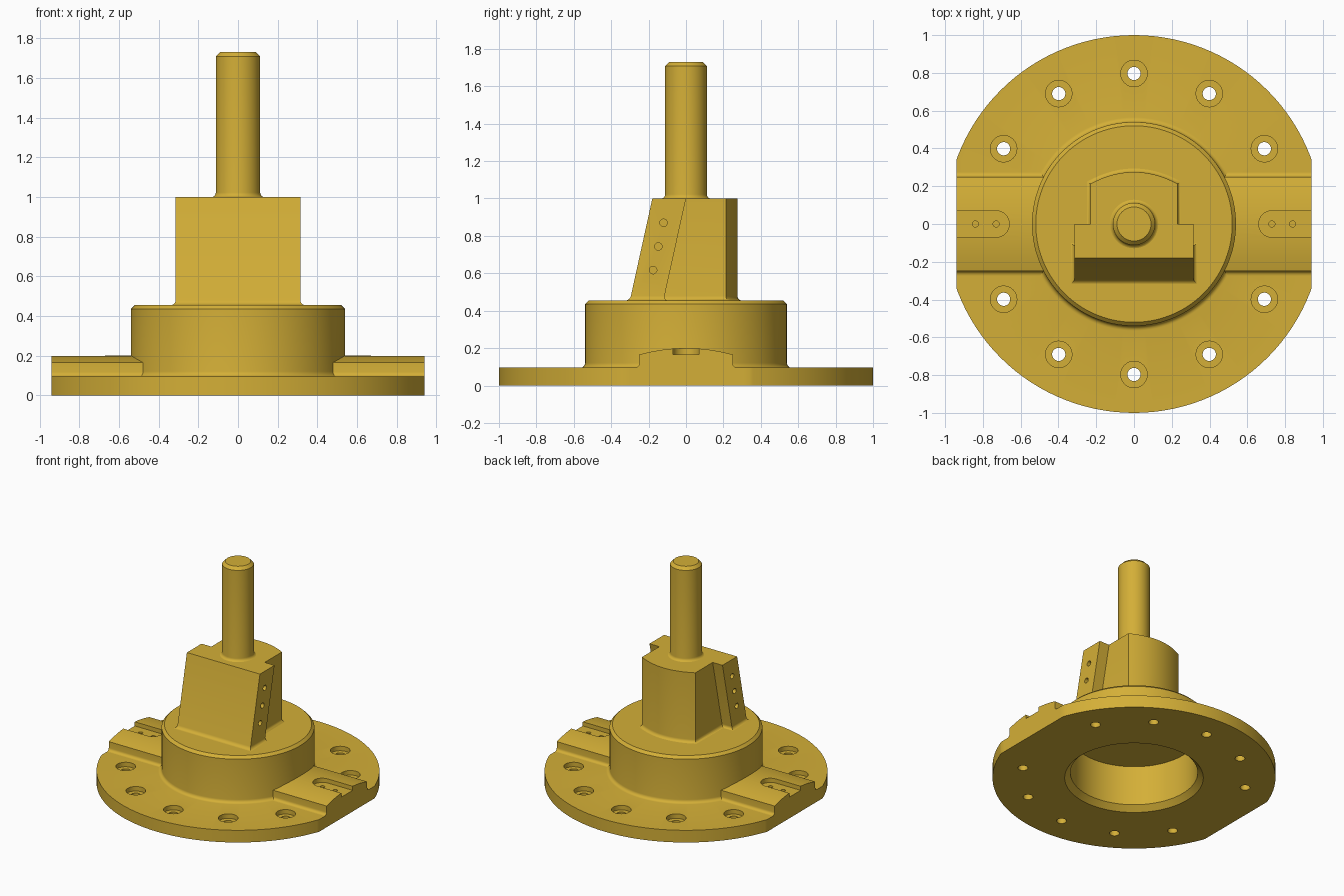
import bpy, bmesh
from math import sin, cos, pi, radians
from mathutils import Vector, Matrix

default = bpy.data.objects.get("Cube")
if default:
    bpy.data.objects.remove(default, do_unlink=True)

gold = bpy.data.materials.new("gold")
gold.use_nodes = True
gold.diffuse_color = (0.658, 0.429, 0.038, 1)
gold.node_tree.nodes["Principled BSDF"].inputs["Base Color"].default_value = gold.diffuse_color


def finish(name, bm):
    bmesh.ops.remove_doubles(bm, verts=bm.verts, dist=1e-5)
    bmesh.ops.recalc_face_normals(bm, faces=bm.faces)
    mesh = bpy.data.meshes.new(name)
    bm.to_mesh(mesh)
    bm.free()
    mesh.materials.append(gold)
    obj = bpy.data.objects.new(name, mesh)
    bpy.context.collection.objects.link(obj)
    return obj


def select(obj):
    bpy.ops.object.select_all(action="DESELECT")
    obj.select_set(True)
    bpy.context.view_layer.objects.active = obj


def smooth(obj):
    select(obj)
    bpy.ops.object.shade_smooth_by_angle(angle=radians(28))


def carve(obj, bm):
    """Subtract the separate solids held in bm from obj."""
    cutter = finish("cutter", bm)
    cutter.hide_render = True
    mod = obj.modifiers.new("carve", "BOOLEAN")
    mod.operation, mod.solver, mod.object = "DIFFERENCE", "EXACT", cutter
    mod.use_self = True
    select(obj)
    bpy.ops.object.modifier_apply(modifier=mod.name)
    bpy.data.objects.remove(cutter, do_unlink=True)


def lathe(name, profile, steps=120):
    bm = bmesh.new()
    vs = [bm.verts.new((r, 0, z)) for r, z in profile]
    es = [bm.edges.new(pair) for pair in zip(vs, vs[1:])]
    bmesh.ops.spin(bm, geom=vs + es, cent=(0, 0, 0), axis=(0, 0, 1),
                   angle=2 * pi, steps=steps)
    return finish(name, bm)


def loft(bm, rings):
    """Skin closed rings of points and cap both ends."""
    rows = [[bm.verts.new(p) for p in ring] for ring in rings]
    n = len(rows[0])
    for a, b in zip(rows, rows[1:]):
        for i in range(n):
            j = (i + 1) % n
            bm.faces.new((a[i], a[j], b[j], b[i]))
    bm.faces.new(rows[0][::-1])
    bm.faces.new(rows[-1])


def cylinder(bm, center, radius, depth, axis="Z"):
    turn = Matrix.Rotation(pi / 2, 4, "Y") if axis == "X" else Matrix()
    bmesh.ops.create_cone(bm, cap_ends=True, segments=32, radius1=radius, radius2=radius,
                          depth=depth, matrix=Matrix.Translation(center) @ turn)


def box(bm, center, size):
    bmesh.ops.create_cube(bm, size=1, matrix=Matrix.Translation(center) @ Matrix.Diagonal((*size, 1)))


def fillet(r, z, size, n=5):
    """Concave foot fillet, from the floor up to the wall."""
    return [(r + size * (1 - sin(t)), z + size * (1 - cos(t)))
            for t in (pi / 2 * i / n for i in range(n + 1))]


# Flange and hollow hub
hub = lathe("flange_hub", [(0, 0.35), (0.45, 0.35), (0.45, 0.04), (0.49, 0), (1, 0), (1, 0.095)]
            + fillet(0.54, 0.095, 0.025) + [(0.54, 0.435), (0.52, 0.455), (0, 0.455)])

# Flat sides and bolt holes with counterbores
cut = bmesh.new()
for side in (-1, 1):
    box(cut, (side * 1.44, 0, 0), (1, 3, 1))
carve(hub, cut)
bolt_angles = [radians(a) for a in range(0, 360, 30) if a % 180]
for radius, z, depth in ((0.07, 0.11, 0.1), (0.035, 0.05, 0.4)):
    cut = bmesh.new()
    for a in bolt_angles:
        cylinder(cut, (0.797 * cos(a), 0.797 * sin(a), z), radius, depth)
    carve(hub, cut)
smooth(hub)

# Crowned side ribs with open slots and pin holes
half = fillet(0.25, 0.095, 0.022)
right = [(0.272, 0.09)] + half
crown = [(0.25 * t / 8, 0.2 - 0.035 * (t / 8) ** 2) for t in range(8, -9, -1)]
section = right + crown + [(-y, z) for y, z in reversed(right)]
for label, side in (("left", 1), ("right", -1)):
    bm = bmesh.new()
    loft(bm, [[(side * x, y, z) for y, z in section] for x in (0.46, 0.94)])
    rib = finish(label + "_rib", bm)
    cut = bmesh.new()
    slot = [(0.73 + 0.07 * cos(a), 0.07 * sin(a))
            for a in (pi / 2 + pi * i / 16 for i in range(17))]
    slot += [(1, -0.07), (1, 0.07)]
    loft(cut, [[(side * x, y, z) for x, y in slot] for z in (0.165, 0.3)])
    carve(rib, cut)
    cut = bmesh.new()
    for x in (0.73, 0.84):
        cylinder(cut, (side * x, 0, 0.17), 0.016, 0.09)
    carve(rib, cut)
    smooth(rib)

# Upright block: leaning front plate joined to a round-backed body
arc = [(0.23 * t / 10, 0.275 - 0.062 * (t / 10) ** 2) for t in range(10, -11, -1)]
outline = [(-0.315, -0.18), (0.315, -0.18), (0.315, 0), (0.23, 0)] + arc
outline += [(-0.23, 0), (-0.315, 0)]


def block_ring(z, grow):
    pts = [Vector((x, y - (0.22 * (1 - z) if y <= 0 else 0))) for x, y in outline]
    ring = []
    for i, p in enumerate(pts):
        d1 = (p - pts[i - 1]).normalized()
        d2 = (pts[(i + 1) % len(pts)] - p).normalized()
        n1, n2 = Vector((d1.y, -d1.x)), Vector((d2.y, -d2.x))
        q = p + (n1 + n2) * grow / (1 + n1.dot(n2))
        ring.append((q.x, q.y, z))
    return ring


bm = bmesh.new()
foot = [(z, g) for g, z in fillet(0, 0.454, 0.025)]
loft(bm, [block_ring(z, g) for z, g in foot + [(1, 0)]])
block = finish("upright_block", bm)
cut = bmesh.new()
for side in (-1, 1):
    for y, z in ((-0.12, 0.87), (-0.148, 0.743), (-0.176, 0.617)):
        cylinder(cut, (side * 0.315, y, z), 0.02, 0.08, "X")
carve(block, cut)
smooth(block)

# Shaft with chamfered tip
shaft = lathe("shaft", [(0, 0.99), (0.135, 0.99)] + fillet(0.112, 0.999, 0.023)
              + [(0.112, 1.708), (0.09, 1.73), (0, 1.73)], 64)
smooth(shaft)
